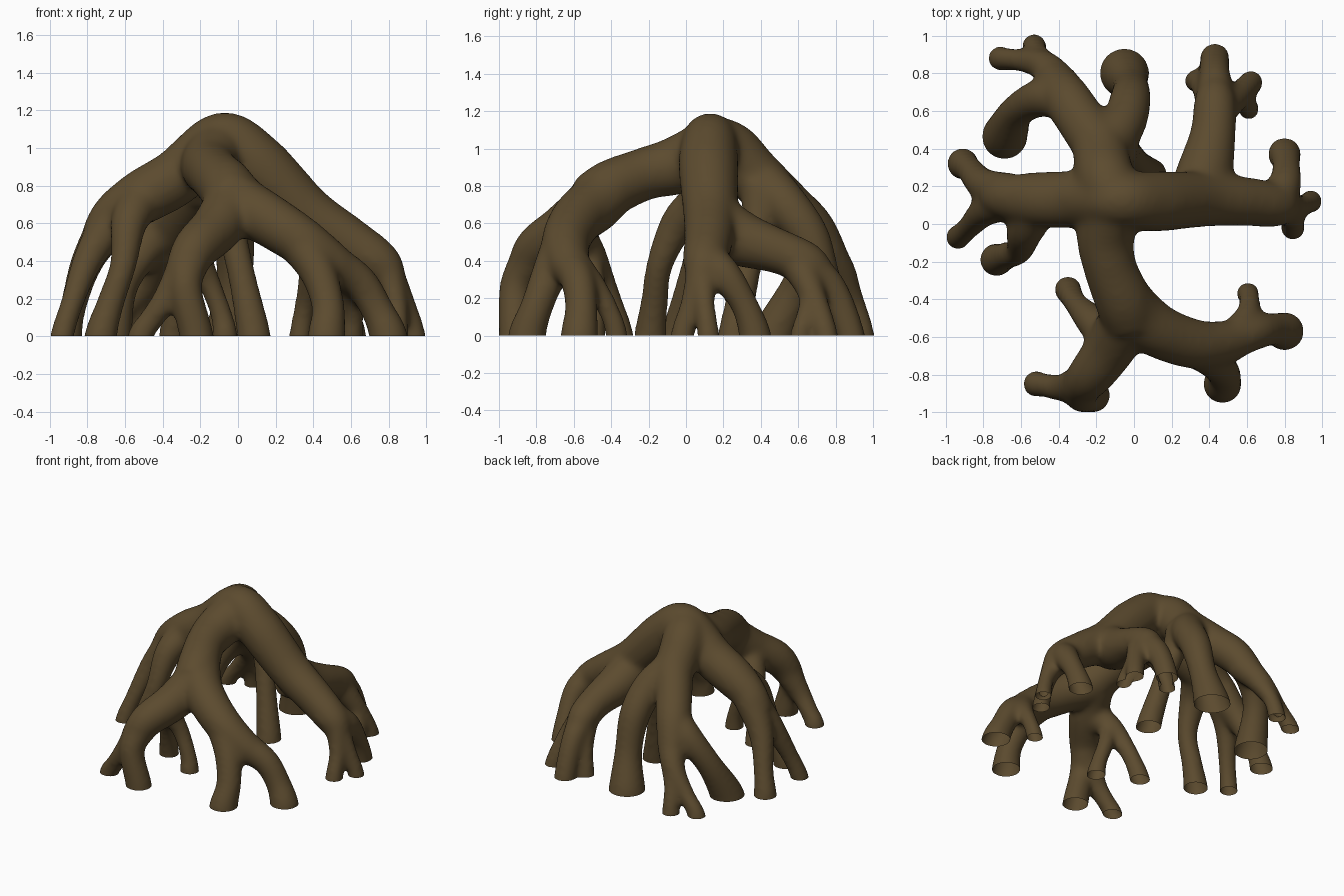
import bpy, bmesh, math
from mathutils import Vector

bark = bpy.data.materials.new("dark brown bark")
bark.diffuse_color = (0.107, 0.070, 0.028, 1)
SIDES, STEPS = 16, 7


def spline(pts):
    """Smooth path through (x, y, z, radius) points."""
    p = [Vector(q) for q in pts]
    p = [p[0] * 2 - p[1]] + p + [p[-1] * 2 - p[-2]]
    out = []
    for a, b, c, d in zip(p, p[1:], p[2:], p[3:]):
        for i in range(STEPS):
            t = i / STEPS
            out.append(0.5 * (2 * b + (c - a) * t + (2 * a - 5 * b + 4 * c - d) * t * t
                              + (3 * b - a - 3 * c + d) * t ** 3))
    return out + [p[-2]]


def tube(bm, pts):
    """Closed round tube with a varying radius, widened a little to survive softening."""
    path = spline(pts)
    rings, side = [], None
    for i, q in enumerate(path):
        ahead, behind = path[min(i + 1, len(path) - 1)], path[max(i - 1, 0)]
        tan = (ahead - behind).to_3d().normalized()
        side = tan.orthogonal() if side is None else side - tan * side.dot(tan)
        side.normalize()
        up = tan.cross(side)
        r = q.w + 0.0004 / q.w
        rings.append([bm.verts.new(q.to_3d() + r * (math.cos(a) * side + math.sin(a) * up))
                      for a in (2 * math.pi * k / SIDES for k in range(SIDES))])
    for r, s in zip(rings, rings[1:]):
        for k in range(SIDES):
            n = (k + 1) % SIDES
            bm.faces.new((r[k], r[n], s[n], s[k]))
    bm.faces.new(rings[0][::-1])
    bm.faces.new(rings[-1])


def root(bm, *pts):
    """Tube whose last point is a flared foot, continued below the ground."""
    x, y, z, r = pts[-1]
    tube(bm, list(pts) + [(x, y, -0.12, r)])


bm = bmesh.new()

# main limbs leaving the crown
tube(bm, [(-0.75, .15, .53, .09), (-0.66, .14, .64, .12), (-0.51, .13, .74, .145), (-0.32, .13, .85, .15),
          (-0.09, .13, 1.05, .14), (0.10, .12, .92, .16), (0.36, .13, .66, .145), (0.58, .12, .51, .13),
          (0.75, .10, .39, .115), (0.82, .09, .29, .08)])
tube(bm, [(-0.10, .13, 1.00, .16), (-0.15, -.05, .91, .155), (-0.13, -.22, .865, .14),
          (-0.06, -.40, .79, .15), (-0.02, -.51, .71, .15)])
tube(bm, [(-0.10, .13, 1.02, .16), (-0.15, .24, .985, .155), (-0.17, .34, .88, .15), (-0.18, .44, .78, .145)])

# left roots
root(bm, (-0.66, .15, .63, .12), (-0.80, .21, .40, .085), (-0.875, .29, .16, .067), (-0.91, .32, 0, .08))
root(bm, (-0.66, .13, .62, .11), (-0.79, .07, .42, .08), (-0.88, -.02, .18, .057), (-0.935, -.07, 0, .06))
root(bm, (-0.52, .09, .72, .12), (-0.58, -.04, .60, .095), (-0.61, -.14, .38, .067),
     (-0.68, -.17, .17, .07), (-0.73, -.19, 0, .085))

# right roots
root(bm, (0.74, .11, .40, .11), (0.80, .21, .32, .088), (0.81, .31, .17, .07), (0.80, .37, 0, .085))
root(bm, (0.80, .09, .34, .08), (0.89, .10, .17, .05), (0.94, .12, 0, .055))
root(bm, (0.80, .08, .34, .08), (0.84, .03, .17, .055), (0.845, -.02, 0, .06))

# back right branch and its roots
tube(bm, [(0.34, .14, .61, .16), (0.38, .29, .52, .148), (0.42, .48, .455, .12),
          (0.43, .64, .39, .11), (0.43, .72, .32, .085)])
root(bm, (0.43, .62, .39, .11), (0.43, .78, .25, .08), (0.43, .88, 0, .075))
root(bm, (0.42, .64, .36, .09), (0.36, .73, .17, .053), (0.33, .76, 0, .055))
root(bm, (0.44, .60, .39, .10), (0.54, .67, .23, .07), (0.62, .75, 0, .06))
root(bm, (0.54, .67, .23, .05), (0.59, .64, .11, .043), (0.61, .61, 0, .05))

# back roots
root(bm, (-0.17, .40, .82, .14), (-0.06, .53, .70, .12), (-0.02, .66, .52, .108),
     (-0.02, .74, .26, .095), (-0.05, .80, 0, .13))
root(bm, (-0.10, .40, .80, .11), (-0.04, .38, .58, .078), (0.02, .32, .32, .07), (0.085, .26, 0, .088))

# back left branch and its roots
tube(bm, [(-0.18, .41, .82, .14), (-0.28, .55, .69, .13), (-0.36, .67, .57, .125), (-0.42, .77, .42, .10)])
root(bm, (-0.39, .73, .47, .11), (-0.48, .84, .30, .08), (-0.61, .87, .14, .053), (-0.71, .88, 0, .06))
root(bm, (-0.44, .81, .35, .08), (-0.51, .90, .17, .053), (-0.53, .945, 0, .06))
root(bm, (-0.34, .65, .59, .11), (-0.49, .67, .47, .10), (-0.62, .60, .27, .088), (-0.685, .47, 0, .12))

# front left branch and its roots
tube(bm, [(-0.03, -.49, .70, .15), (-0.12, -.65, .57, .135), (-0.23, -.80, .46, .12), (-0.30, -.87, .32, .095)])
root(bm, (-0.27, -.84, .38, .10), (-0.38, -.87, .20, .07), (-0.46, -.86, .09, .06), (-0.52, -.85, 0, .065))
root(bm, (-0.25, -.82, .42, .11), (-0.28, -.91, .26, .085), (-0.22, -.91, 0, .09))
root(bm, (-0.11, -.62, .57, .11), (-0.22, -.52, .45, .085), (-0.31, -.42, .23, .058), (-0.35, -.35, 0, .068))
root(bm, (-0.22, -.53, .44, .07), (-0.15, -.49, .28, .055), (-0.09, -.49, .12, .052), (-0.068, -.50, 0, .065))

# front right branch and its roots
tube(bm, [(-0.06, -.38, .80, .14), (0.02, -.49, .70, .15), (0.15, -.58, .625, .14), (0.33, -.64, .51, .13),
          (0.48, -.63, .40, .115), (0.60, -.59, .32, .09)])
root(bm, (0.52, -.62, .38, .10), (0.65, -.575, .285, .09), (0.74, -.56, .14, .085), (0.80, -.57, 0, .10))
root(bm, (0.53, -.60, .38, .09), (0.60, -.49, .26, .063), (0.615, -.41, .13, .05), (0.605, -.37, 0, .055))
root(bm, (0.34, -.65, .49, .12), (0.43, -.73, .33, .095), (0.48, -.80, .15, .085), (0.47, -.85, 0, .10))

bmesh.ops.recalc_face_normals(bm, faces=bm.faces)
mesh = bpy.data.meshes.new("root_tubes")
bm.to_mesh(mesh)
bm.free()
roots = bpy.data.objects.new("arching_roots", mesh)
bpy.context.collection.objects.link(roots)

# fuse the tubes into one skin with soft crotches
remesh = roots.modifiers.new("fuse", 'REMESH')
remesh.mode = 'VOXEL'
remesh.voxel_size = 0.016
soften = roots.modifiers.new("soften", 'SMOOTH')
soften.factor = 0.5
soften.iterations = 28
fused = bpy.data.meshes.new_from_object(roots.evaluated_get(bpy.context.evaluated_depsgraph_get()))
roots.modifiers.clear()

# open feet cut off at ground level
bm = bmesh.new()
bm.from_mesh(fused)
bmesh.ops.bisect_plane(bm, geom=bm.verts[:] + bm.edges[:] + bm.faces[:], plane_co=(0, 0, 0),
                       plane_no=(0, 0, 1), clear_inner=True)

# keep only the skin connected to the crown
stack = [max(bm.verts, key=lambda v: v.co.z)]
kept = set(stack)
while stack:
    v = stack.pop()
    for e in v.link_edges:
        w = e.other_vert(v)
        if w not in kept:
            kept.add(w)
            stack.append(w)
bmesh.ops.delete(bm, geom=[v for v in bm.verts if v not in kept], context='VERTS')
bm.to_mesh(fused)
bm.free()
roots.data = fused
fused.materials.clear()
fused.materials.append(bark)

bpy.context.view_layer.objects.active = roots
roots.select_set(True)
bpy.ops.object.shade_smooth_by_angle(angle=math.radians(60))
